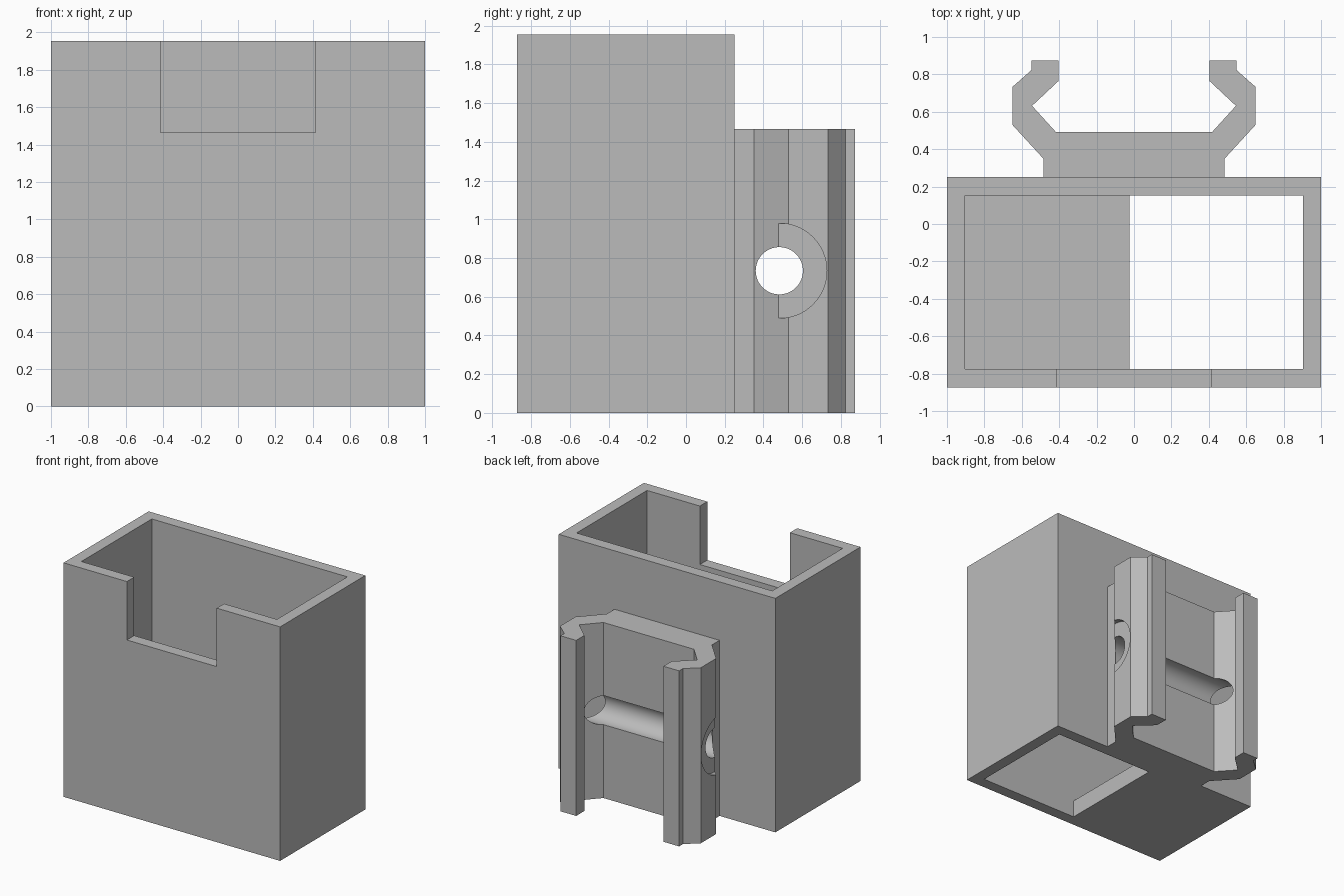
import bpy
import bmesh
import math
from mathutils import Matrix, Vector

cube = bpy.data.objects.get("Cube")
if cube:
    bpy.data.objects.remove(cube, do_unlink=True)

# Single plain grey
grey = bpy.data.materials.new("plain grey")
grey.use_nodes = True
colour = (0.5, 0.5, 0.5, 1)
grey.diffuse_color = colour
grey.node_tree.nodes["Principled BSDF"].inputs["Base Color"].default_value = colour


def finish(name, bm):
    bmesh.ops.recalc_face_normals(bm, faces=bm.faces)
    mesh = bpy.data.meshes.new(name)
    bm.to_mesh(mesh)
    bm.free()
    mesh.materials.append(grey)
    obj = bpy.data.objects.new(name, mesh)
    bpy.context.collection.objects.link(obj)
    return obj


def block(name, low, high):
    low, high = Vector(low), Vector(high)
    bm = bmesh.new()
    place = Matrix.Translation((low + high) / 2) @ Matrix.Diagonal((*(high - low), 1))
    bmesh.ops.create_cube(bm, size=1, matrix=place)
    return finish(name, bm)


def prism(name, outline, height):
    bm = bmesh.new()
    face = bm.faces.new([bm.verts.new((x, y, 0)) for x, y in outline])
    moved = bmesh.ops.extrude_face_region(bm, geom=[face])["geom"]
    verts = [v for v in moved if isinstance(v, bmesh.types.BMVert)]
    bmesh.ops.translate(bm, verts=verts, vec=(0, 0, height))
    return finish(name, bm)


def rod(name, radius, x0, x1, y, z):
    bm = bmesh.new()
    place = Matrix.Translation(((x0 + x1) / 2, y, z)) @ Matrix.Rotation(math.pi / 2, 4, "Y")
    bmesh.ops.create_cone(bm, cap_ends=True, segments=64, radius1=radius,
                          radius2=radius, depth=abs(x1 - x0), matrix=place)
    return finish(name, bm)


def combine(target, other, operation):
    mod = target.modifiers.new(operation.lower(), "BOOLEAN")
    mod.operation = operation
    mod.solver = "EXACT"
    mod.object = other
    bpy.context.view_layer.objects.active = target
    bpy.ops.object.modifier_apply(modifier=mod.name)
    bpy.data.objects.remove(other, do_unlink=True)


HEIGHT, STEP = 1.953, 1.465
FRONT, BACK, WALL, FLOOR = -0.873, 0.25, 0.097, 0.146
INNER_X, INNER_FRONT, INNER_BACK = 1 - WALL, FRONT + WALL, BACK - WALL

# Open box
holder = block("holder_box", (-1, FRONT, 0), (1, BACK, HEIGHT))

# Rear clip: mirrored profile whose base is sunk into the back wall
half = [(0.485, 0.2), (0.485, 0.35), (0.65, 0.53), (0.65, 0.733), (0.548, 0.823),
        (0.548, 0.873), (0.403, 0.873), (0.403, 0.765), (0.545, 0.632), (0.418, 0.492)]
clip = prism("rear_clip", half + [(-x, y) for x, y in reversed(half)], STEP)

# Cross bore with a round recess in each arm
BORE_Y, BORE_Z = 0.482, 0.734
combine(clip, rod("bore", 0.122, -0.8, 0.8, BORE_Y, BORE_Z), "DIFFERENCE")
for side in (-1, 1):
    combine(clip, rod("recess", 0.245, side * 0.603, side * 0.8, BORE_Y, BORE_Z), "DIFFERENCE")
combine(holder, clip, "UNION")

# Cavity, floor opening on the left half, and front notch
combine(holder, block("cavity", (-INNER_X, INNER_FRONT, FLOOR),
                      (INNER_X, INNER_BACK, HEIGHT + 0.2)), "DIFFERENCE")
combine(holder, block("floor_opening", (-0.025, INNER_FRONT, -0.2),
                      (INNER_X, INNER_BACK, FLOOR + 0.2)), "DIFFERENCE")
combine(holder, block("notch", (-0.415, FRONT - 0.2, STEP),
                      (0.415, INNER_FRONT + 0.1, HEIGHT + 0.2)), "DIFFERENCE")

holder.name = "holder_with_clip"
bpy.ops.object.select_all(action="DESELECT")
holder.select_set(True)
bpy.context.view_layer.objects.active = holder
bpy.ops.object.shade_smooth_by_angle(angle=math.radians(25))
